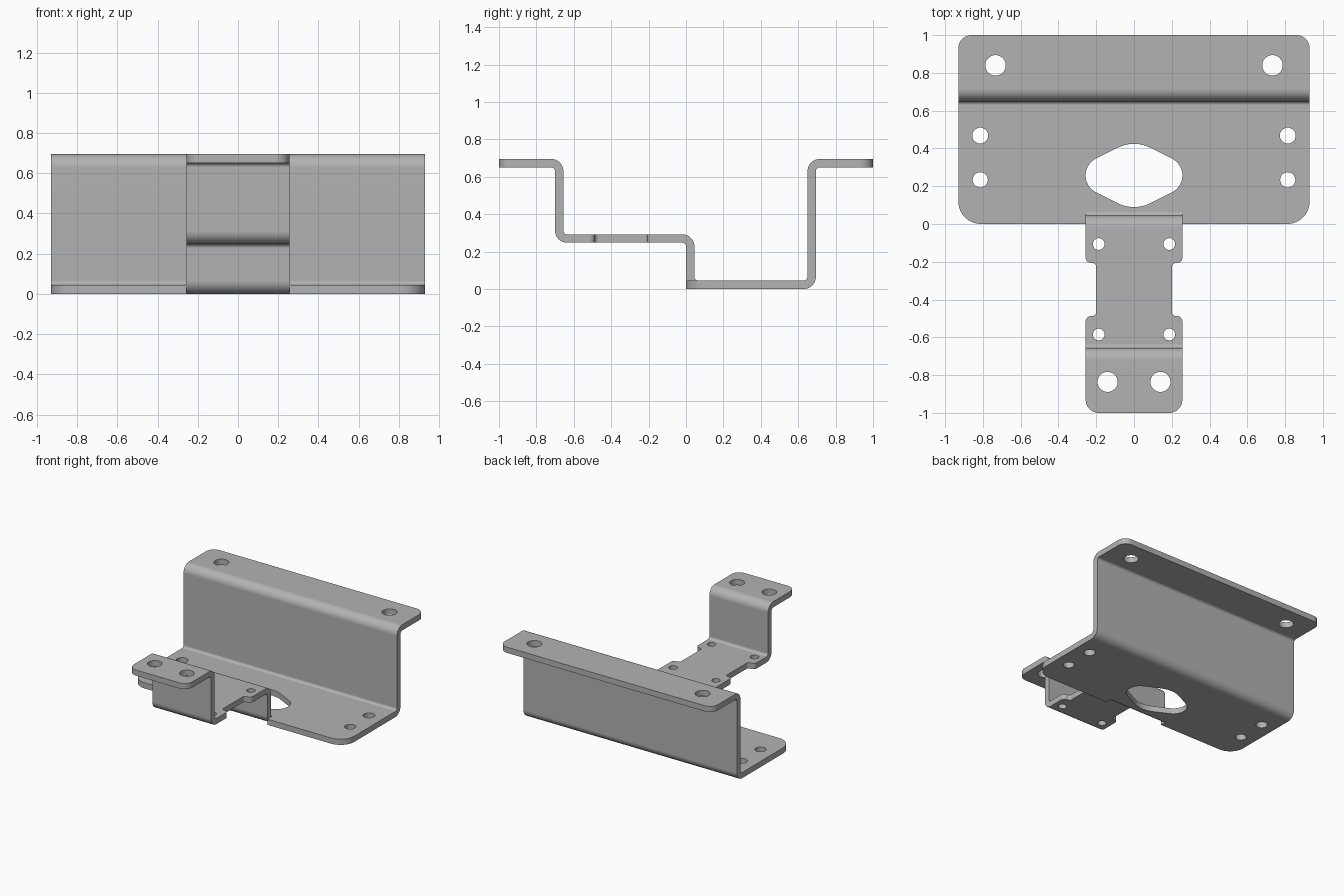
import bpy, bmesh, math
from mathutils import Vector

if "Cube" in bpy.data.objects:
    bpy.data.objects.remove(bpy.data.objects["Cube"])

THICK = 0.045       # sheet thickness
BEND = 0.0425       # bend radius at mid thickness

steel = bpy.data.materials.new("grey steel")
steel.use_nodes = True
steel.diffuse_color = (0.45, 0.45, 0.45, 1)
steel.node_tree.nodes["Principled BSDF"].inputs["Base Color"].default_value = (0.45, 0.45, 0.45, 1)


def rounded(corners):
    """Turn (x, y, radius) corners into points with filleted corners."""
    out = []
    n = len(corners)
    for i, (x, y, r) in enumerate(corners):
        p = Vector((x, y))
        if r == 0:
            out.append(p)
            continue
        u = (Vector(corners[i - 1][:2]) - p).normalized()
        v = (Vector(corners[(i + 1) % n][:2]) - p).normalized()
        half = math.acos(max(-1, min(1, u.dot(v)))) / 2
        centre = p + (u + v).normalized() * (r / math.sin(half))
        a = p + u * (r / math.tan(half)) - centre
        b = p + v * (r / math.tan(half)) - centre
        sweep = math.pi - 2 * half
        steps = max(4, round(sweep / math.radians(9)))
        for k in range(steps + 1):
            t = k / steps
            out.append(centre + (a * math.sin((1 - t) * sweep) + b * math.sin(t * sweep)) / math.sin(sweep))
    return out


def circle(x, y, r):
    return [Vector((x + r * math.cos(a), y + r * math.sin(a)))
            for a in (math.tau * k / 40 for k in range(40))]


def prism(name, loops, place, low, high):
    """Extrude closed 2D loops from low to high; place maps (point, depth) to 3D."""
    bm = bmesh.new()
    for loop in loops:
        bottom = [bm.verts.new(place(p, low)) for p in loop]
        top = [bm.verts.new(place(p, high)) for p in loop]
        bm.faces.new(bottom)
        bm.faces.new(top)
        for i in range(len(loop)):
            j = (i + 1) % len(loop)
            bm.faces.new((bottom[i], bottom[j], top[j], top[i]))
    bmesh.ops.recalc_face_normals(bm, faces=bm.faces)
    mesh = bpy.data.meshes.new(name)
    bm.to_mesh(mesh)
    bm.free()
    mesh.materials.append(steel)
    ob = bpy.data.objects.new(name, mesh)
    bpy.context.collection.objects.link(ob)
    return ob


def sheet_section(path):
    """Thicken a right-angled (y, z) path into a bent sheet cross-section."""
    pts = [Vector(p) for p in path]
    dirs = [(b - a).normalized() for a, b in zip(pts, pts[1:])]
    normals = [Vector((-d.y, d.x)) for d in dirs]
    sides = []
    for off in (THICK / 2, -THICK / 2):
        side = [(*(pts[0] + normals[0] * off), 0)]
        for i in range(1, len(pts) - 1):
            turn = dirs[i - 1].cross(dirs[i])
            side.append((*(pts[i] + (normals[i - 1] + normals[i]) * off), BEND - off * turn))
        side.append((*(pts[-1] + normals[-1] * off), 0))
        sides.append(side)
    return rounded(sides[0] + sides[1][::-1])


def cut(ob, cutter, operation):
    mod = ob.modifiers.new("cut", 'BOOLEAN')
    mod.operation = operation
    mod.solver = 'EXACT'
    mod.object = cutter
    bpy.context.view_layer.objects.active = ob
    bpy.ops.object.modifier_apply(modifier=mod.name)
    bpy.data.objects.remove(cutter)


def bent_plate(name, path, outline, holes):
    """Bend a sheet, trim it to a plan outline and punch its holes."""
    def plan(p, d):
        return (p.x, p.y, d)
    ob = prism(name, [sheet_section(path)], lambda p, d: (d, p.x, p.y), -1.2, 1.2)
    cut(ob, prism("outline_cutter", [rounded(outline)], plan, -1, 2), 'INTERSECT')
    cut(ob, prism("hole_cutter", holes, plan, -1, 2), 'DIFFERENCE')
    bpy.ops.object.select_all(action='DESELECT')
    ob.select_set(True)
    bpy.context.view_layer.objects.active = ob
    bpy.ops.object.shade_smooth_by_angle(angle=math.radians(30))
    ob.modifiers.new("even_shading", 'WEIGHTED_NORMAL').keep_sharp = True
    return ob


def mirrored(half):
    """Complete an outline given its +x half."""
    return half + [(-x, y, r) for x, y, r in reversed(half)]


def pairs(*specs):
    return [circle(s * x, y, r) for x, y, r in specs for s in (-1, 1)]


MID = THICK / 2
TOP = 0.695 - MID
SEAM = 0.066        # where the arm meets the base

# Wide base, back wall and back flange
diamond = rounded([(0.38, 0.257, 0.1), (0, 0.447, 0.19), (-0.38, 0.257, 0.1), (0, 0.067, 0.19)])
bent_plate(
    "wide_plate",
    [(-0.2, MID), (0.672, MID), (0.672, TOP), (1.2, TOP)],
    mirrored([(0.256, SEAM, 0), (0.256, 0, 0), (0.93, 0, 0.12), (0.93, 1, 0.07)]),
    pairs((0.733, 0.84, 0.054), (0.814, 0.468, 0.042), (0.814, 0.234, 0.04)) + [diamond])

# Narrow stepped arm with a waist and a front flange
bent_plate(
    "stepped_arm",
    [(-1.2, TOP), (-0.678, TOP), (-0.678, 0.27), (MID, 0.27), (MID, MID), (0.3, MID)],
    mirrored([(0.256, SEAM, 0), (0.256, -0.207, 0.03), (0.2, -0.207, 0.02),
              (0.2, -0.487, 0.02), (0.256, -0.487, 0.03), (0.256, -1, 0.07)]),
    pairs((0.187, -0.106, 0.031), (0.187, -0.585, 0.031), (0.14, -0.836, 0.053)))
